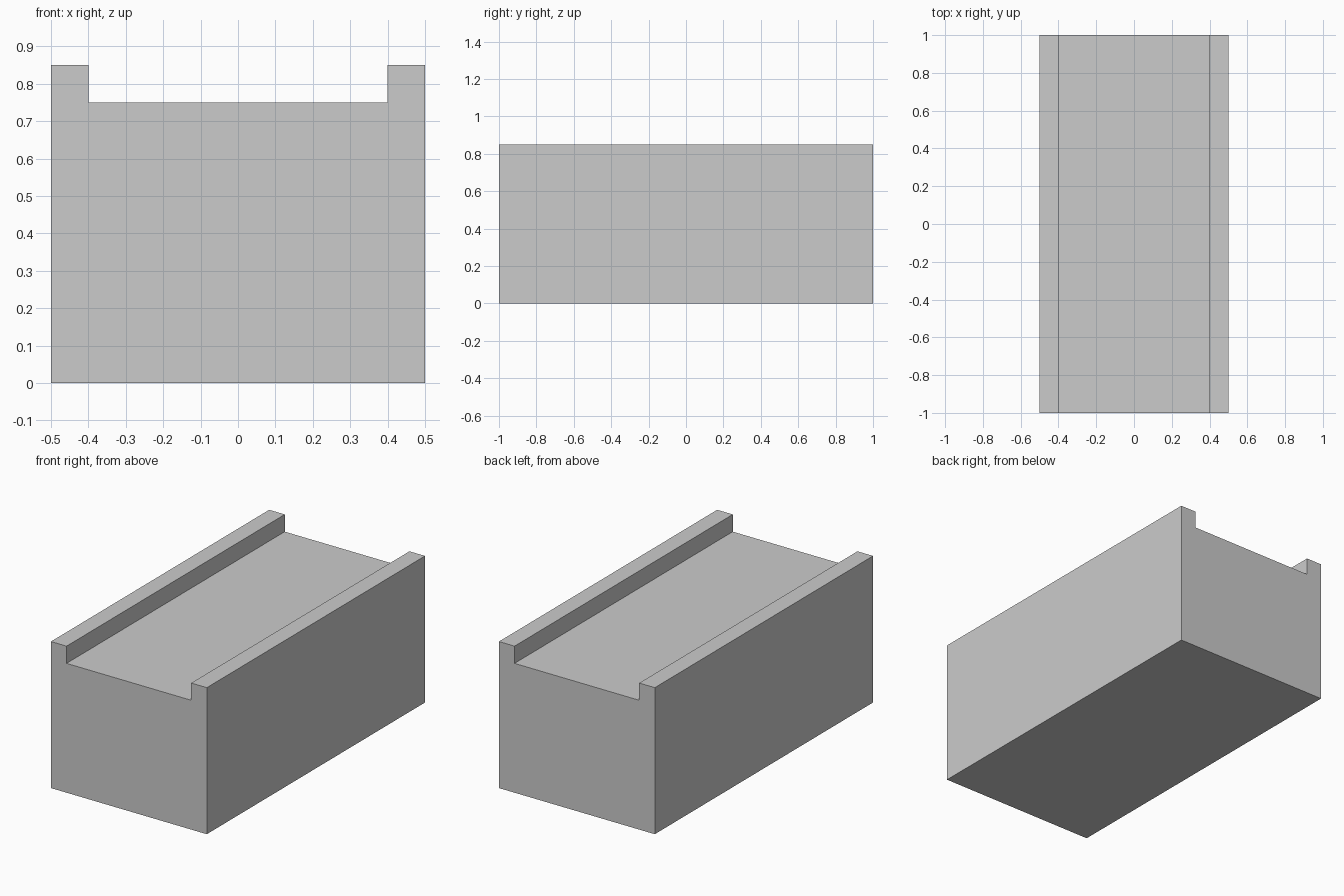
import bpy
import bmesh

if "Cube" in bpy.data.objects:
    bpy.data.objects.remove(bpy.data.objects["Cube"])

HALF_W, RAIL_IN, FLOOR_Z, RAIL_Z, LENGTH = 0.5, 0.4, 0.75, 0.85, 2.0

# Right half of the channel profile (x, z), mirrored to the left
half = [(HALF_W, 0), (HALF_W, RAIL_Z), (RAIL_IN, RAIL_Z), (RAIL_IN, FLOOR_Z)]
profile = half + [(-x, z) for x, z in reversed(half)]

# Block with two side rails: profile extruded from front to back
bm = bmesh.new()
face = bm.faces.new([bm.verts.new((x, -LENGTH / 2, z)) for x, z in profile])
ext = bmesh.ops.extrude_face_region(bm, geom=[face], use_keep_orig=True)
verts = [g for g in ext["geom"] if isinstance(g, bmesh.types.BMVert)]
bmesh.ops.translate(bm, verts=verts, vec=(0, LENGTH, 0))
bmesh.ops.recalc_face_normals(bm, faces=bm.faces)

mesh = bpy.data.meshes.new("railed_block")
bm.to_mesh(mesh)
bm.free()
bpy.context.collection.objects.link(bpy.data.objects.new("railed_block", mesh))
